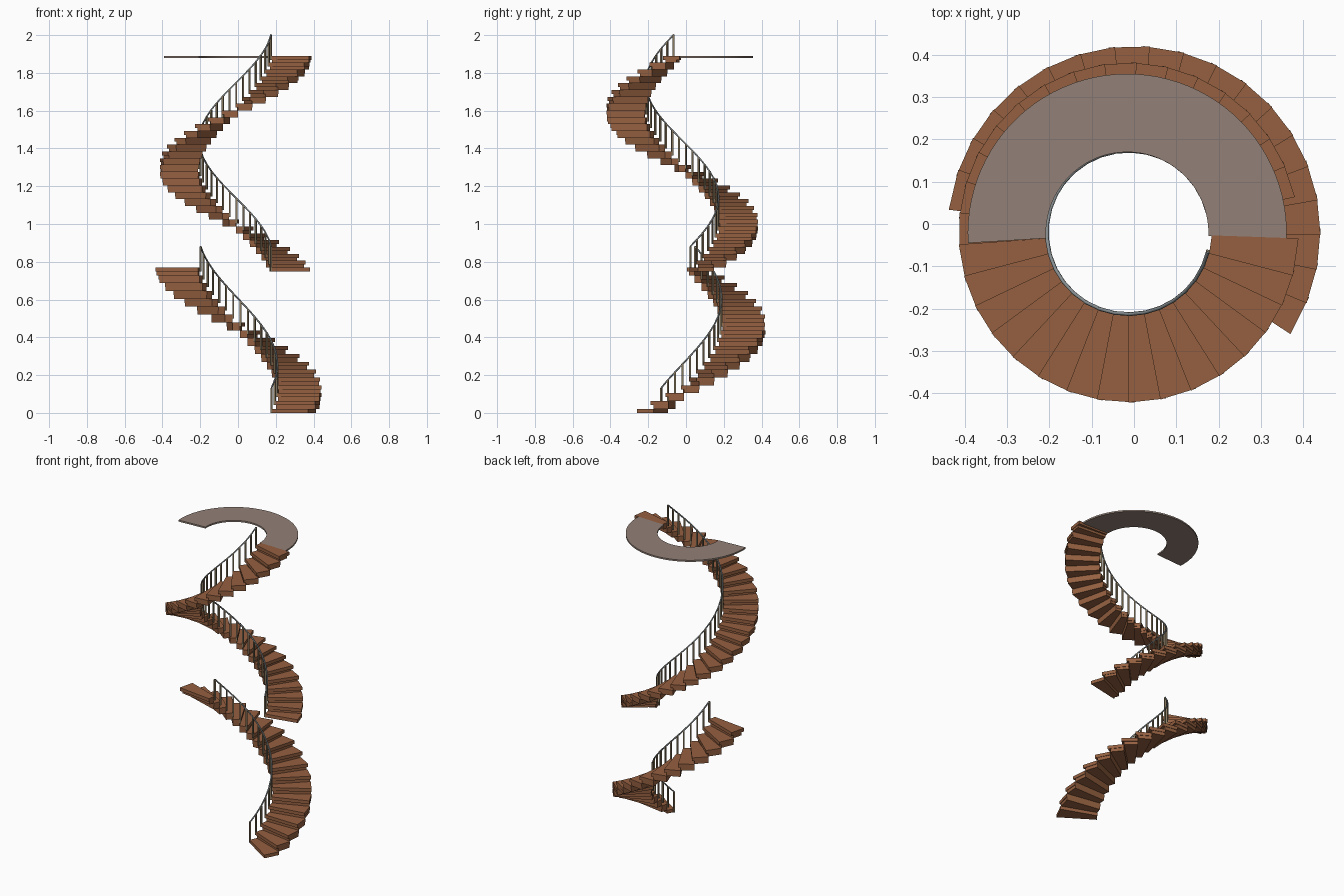
import bpy, bmesh, math
from mathutils import Vector

if "Cube" in bpy.data.objects:
    bpy.data.objects.remove(bpy.data.objects["Cube"])


def material(name, rgb):
    m = bpy.data.materials.new(name)
    m.diffuse_color = (*rgb, 1)
    m.use_nodes = True
    m.node_tree.nodes["Principled BSDF"].inputs["Base Color"].default_value = m.diffuse_color
    return m


WOOD = material("brown wood", (0.30, 0.118, 0.052))
STONE = material("grey brown stone", (0.29, 0.22, 0.185))
STEEL = material("grey steel", (0.25, 0.28, 0.29))
BRASS = material("dull brass", (0.26, 0.20, 0.12))


def polar(c, r, deg, z):
    a = math.radians(deg)
    return Vector((c[0] + r * math.cos(a), c[1] + r * math.sin(a), z))


def wedge(bm, c, r0, r1, a0, a1, z0, z1):
    """Straight-sided block between two radii and two angles."""
    ring = [(r0, a0), (r1, a0), (r1, a1), (r0, a1)]
    lo = [bm.verts.new(polar(c, r, a, z0)) for r, a in ring]
    hi = [bm.verts.new(polar(c, r, a, z1)) for r, a in ring]
    bm.faces.new(lo[::-1])
    bm.faces.new(hi)
    for i in range(4):
        j = (i + 1) % 4
        bm.faces.new((lo[i], lo[j], hi[j], hi[i]))


def finish(bm, name, mat):
    me = bpy.data.meshes.new(name)
    bm.to_mesh(me)
    bm.free()
    me.materials.append(mat)
    ob = bpy.data.objects.new(name, me)
    bpy.context.collection.objects.link(ob)
    return ob


def tube(name, points, radius, mat):
    cu = bpy.data.curves.new(name, 'CURVE')
    cu.dimensions = '3D'
    cu.bevel_depth = radius
    cu.bevel_resolution = 1
    cu.use_fill_caps = True
    sp = cu.splines.new('POLY')
    sp.points.add(len(points) - 1)
    for p, co in zip(sp.points, points):
        p.co = (*co, 1)
    cu.materials.append(mat)
    ob = bpy.data.objects.new(name, cu)
    bpy.context.collection.objects.link(ob)


def flight(name, c, r0, r1, a_start, a_end, n, z_first, z_last):
    slab, rail_h = 0.021, 0.112
    lap = 0.18
    d = (a_end - a_start) / (n + lap)
    rise = (z_last - z_first) / (n - 1)
    treads, blocks, posts = bmesh.new(), bmesh.new(), bmesh.new()
    rail = []
    rp = r0 - 0.004
    for i in range(n):
        a, z = a_start + i * d, z_first + i * rise
        # tread with its nosing lapping the step below
        wedge(treads, c, r0, r1, a, a + d * (1 + lap), z - slab, z)
        # riser block under the tread
        if i:
            wedge(blocks, c, r0 + 0.002, r1 - 0.004, a + d * lap, a + d * 0.95 if i == n - 1 else a + d * (1 + lap),
                  z - rise, z - slab)
        # baluster
        ap = a + d * 0.1
        half = math.degrees(0.0045 / rp)
        wedge(posts, c, rp - 0.0045, rp + 0.0045, ap - half, ap + half,
              z - slab, z + rail_h)
        rail.append(polar(c, rp, ap, z + rail_h))
    finish(treads, name + "_treads", WOOD)
    finish(blocks, name + "_risers", WOOD)
    finish(posts, name + "_balusters", BRASS)
    tube(name + "_handrail", rail, 0.0045, STEEL)


flight("lower_flight", (0, -0.02), 0.213, 0.441, -33, 173, 19, 0.021, 0.77)
flight("upper_flight", (-0.013, -0.02), 0.197, 0.402, 12, 358, 32, 0.77, 1.89)

# top landing: half ring slab
bm = bmesh.new()
C, N = (-0.016, -0.022), 48
A0, A1 = -2, 183.5
rows = []
for i in range(N + 1):
    a = A0 + (A1 - A0) * i / N
    rows.append([bm.verts.new(polar(C, r, a, z)) for r, z in
                 ((0.192, 1.88), (0.377, 1.88), (0.377, 1.89), (0.192, 1.89))])
for p, q in zip(rows, rows[1:]):
    for k in range(4):
        m = (k + 1) % 4
        bm.faces.new((p[k], p[m], q[m], q[k]))
bm.faces.new(rows[0])
bm.faces.new(rows[-1][::-1])
bmesh.ops.recalc_face_normals(bm, faces=bm.faces)
finish(bm, "landing", STONE)
